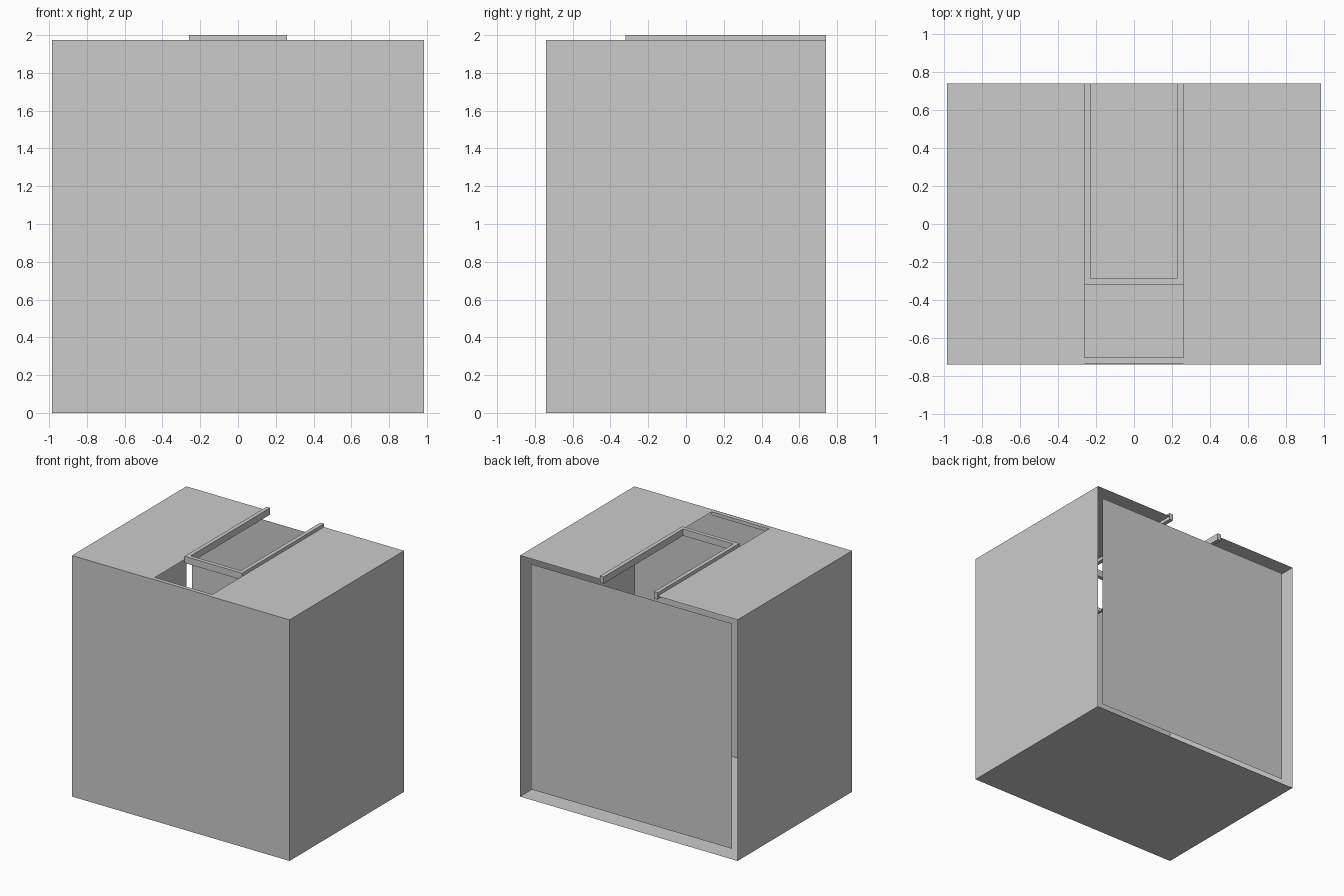
import bpy, bmesh

if "Cube" in bpy.data.objects:
    bpy.data.objects.remove(bpy.data.objects["Cube"])

W, D, H = 0.985, 0.74, 1.973   # half width, half depth, shell height
S = 0.26                       # half width of the roof slot


def mesh_object(name, bm):
    me = bpy.data.meshes.new(name)
    bm.to_mesh(me)
    bm.free()
    ob = bpy.data.objects.new(name, me)
    bpy.context.collection.objects.link(ob)
    return ob


def sheet(name, *corners):
    bm = bmesh.new()
    bm.faces.new([bm.verts.new(c) for c in corners])
    return mesh_object(name, bm)


def box(name, lo, hi):
    bm = bmesh.new()
    bmesh.ops.create_cube(bm, size=1)
    for v in bm.verts:
        v.co = [(a + b) / 2 + c * (b - a) for a, b, c in zip(lo, hi, v.co)]
    return mesh_object(name, bm)


# Thin outer shell, open at the back
sheet("front_wall", (-W, -D, 0), (W, -D, 0), (W, -D, H), (-W, -D, H))
sheet("floor", (-W, D, 0), (W, D, 0), (W, -D, 0), (-W, -D, 0))
sheet("right_wall", (W, -D, 0), (W, D, 0), (W, D, H), (W, -D, H))
sheet("left_wall", (-W, D, 0), (-W, -D, 0), (-W, -D, H), (-W, D, H))

# Roof halves either side of the full-length slot
sheet("roof_right", (S, -D, H), (W, -D, H), (W, D, H), (S, D, H))
sheet("roof_left", (-W, -D, H), (-S, -D, H), (-S, D, H), (-W, D, H))

# Back panel set slightly inside with a gap all round
sheet("back_panel", (0.91, 0.703, 0.065), (-0.91, 0.703, 0.065),
      (-0.91, 0.703, 1.908), (0.91, 0.703, 1.908))

# U-shaped rail frame in the slot
T = 0.033
box("rail_right", (S - T, -0.32, 1.945), (S, D, 2.0))
box("rail_left", (-S, -0.32, 1.945), (T - S, D, 2.0))
box("rail_crossbar", (T - S, -0.32, 1.945), (S - T, -0.32 + T, 2.0))

# Lip at the front end of the slot
box("slot_lip", (-S, -D + 0.004, 1.945), (S, -0.703, H))
